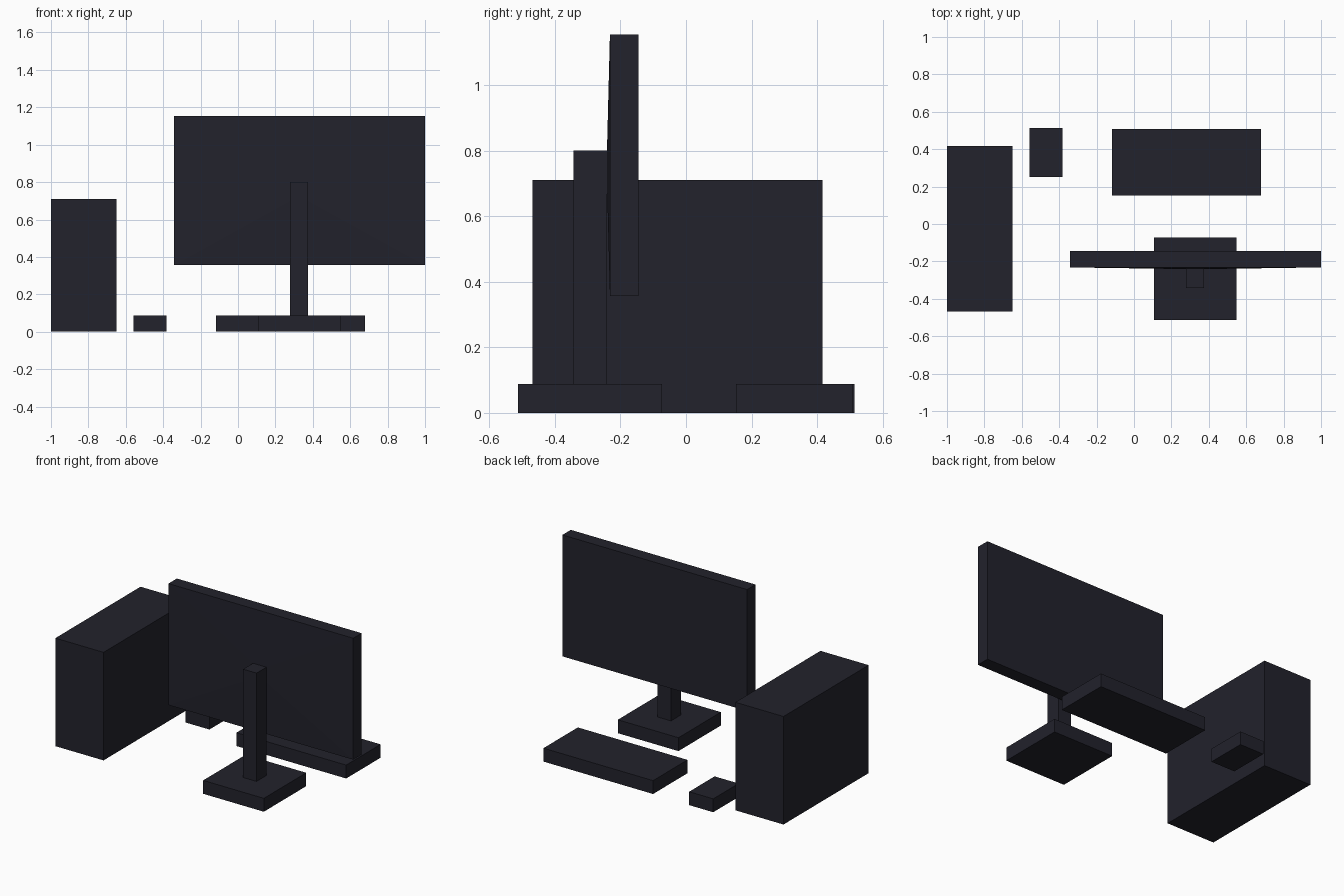
import bpy, bmesh

if "Cube" in bpy.data.objects:
    bpy.data.objects.remove(bpy.data.objects["Cube"])

mat = bpy.data.materials.new("dark charcoal")
mat.diffuse_color = (0.016, 0.016, 0.025, 1)
mat.use_nodes = True
mat.node_tree.nodes["Principled BSDF"].inputs["Base Color"].default_value = mat.diffuse_color


def finish(name, bm):
    bmesh.ops.recalc_face_normals(bm, faces=bm.faces)
    me = bpy.data.meshes.new(name)
    bm.to_mesh(me)
    bm.free()
    me.materials.append(mat)
    ob = bpy.data.objects.new(name, me)
    bpy.context.collection.objects.link(ob)
    return ob


def box_mesh(x, y, z):
    bm = bmesh.new()
    bmesh.ops.create_cube(bm, size=1)
    for v in bm.verts:
        v.co = [r[0] if c < 0 else r[1] for c, r in zip(v.co, (x, y, z))]
    return bm


def box(name, x, y, z):
    return finish(name, box_mesh(x, y, z))


# Separate desktop parts
box("computer_tower", (-1.0, -0.65), (-0.468, 0.416), (0, 0.71))
box("mouse", (-0.558, -0.383), (0.25, 0.514), (0, 0.088))
box("keyboard", (-0.117, 0.68), (0.152, 0.509), (0, 0.088))

# Monitor stand
box("stand_base", (0.106, 0.547), (-0.513, -0.073), (0, 0.088))
box("stand_post", (0.278, 0.375), (-0.343, -0.241), (0.088, 0.80))

# Screen, with its back rising very slightly towards the post
bm = box_mesh((-0.343, 1.0), (-0.232, -0.145), (0.356, 1.154))
bm.normal_update()
back = min(bm.faces, key=lambda f: f.calc_center_median().y)
bmesh.ops.inset_individual(bm, faces=[back], thickness=0.1)
for v in back.verts:
    c = v.co
    v.co = (0.278 if c.x < 0.33 else 0.375, -0.241,
            0.70 if c.z < 0.75 else 0.80)
finish("screen", bm)
